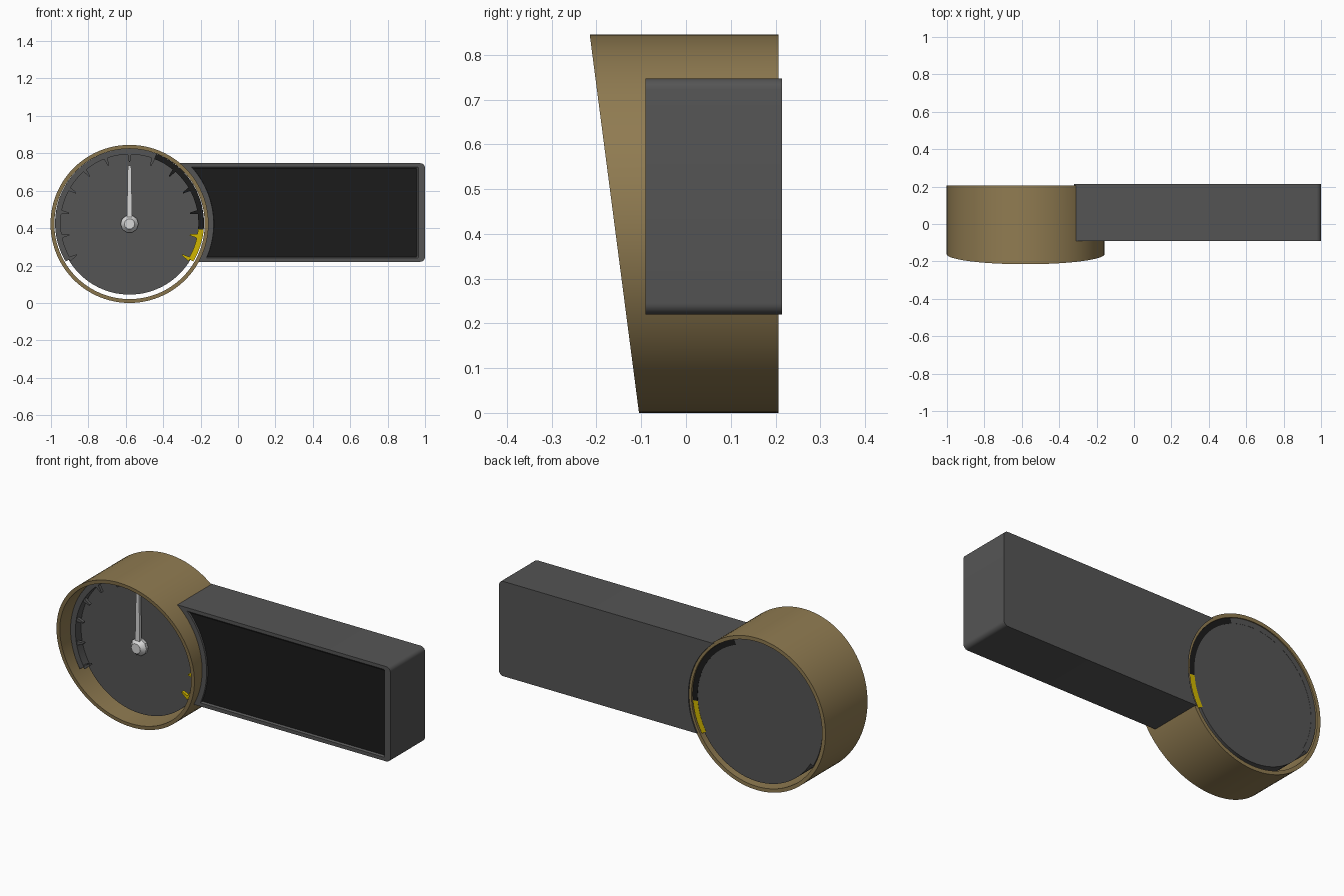
import bpy, bmesh
from math import sin, cos, radians, asin, pi

cube = bpy.data.objects.get("Cube")
if cube:
    bpy.data.objects.remove(cube, do_unlink=True)

CX, CZ = -0.58, 0.4225      # gauge centre
R = 0.4225                  # gauge outer radius
BACK = 0.207


def material(name, rgb):
    m = bpy.data.materials.new(name)
    m.use_nodes = True
    m.diffuse_color = (*rgb, 1)
    bsdf = next(n for n in m.node_tree.nodes if n.type == 'BSDF_PRINCIPLED')
    bsdf.inputs["Base Color"].default_value = (*rgb, 1)
    bsdf.inputs["Roughness"].default_value = 0.6
    return m


BRONZE = material("bronze", (0.28, 0.2, 0.083))
GREY = material("dark grey", (0.09, 0.09, 0.09))
BLACK = material("black", (0.011, 0.011, 0.011))
YELLOW = material("yellow", (0.64, 0.47, 0.0))
SILVER = material("light grey", (0.68, 0.68, 0.68))


def loft(name, rings, mat, wrap=False, end_mat=None):
    """Skin a list of equal-length point rings; cap the ends unless wrapped."""
    bm = bmesh.new()
    vs = [[bm.verts.new(p) for p in ring] for ring in rings]
    n = len(vs[0])
    pairs = list(zip(vs, vs[1:])) + ([(vs[-1], vs[0])] if wrap else [])
    for a, b in pairs:
        for i in range(n):
            j = (i + 1) % n
            bm.faces.new((a[i], a[j], b[j], b[i]))
    if not wrap:
        bm.faces.new(vs[0])
        bm.faces.new(vs[-1]).material_index = 1 if end_mat else 0
    bmesh.ops.recalc_face_normals(bm, faces=bm.faces)
    me = bpy.data.meshes.new(name)
    bm.to_mesh(me)
    bm.free()
    ob = bpy.data.objects.new(name, me)
    bpy.context.collection.objects.link(ob)
    me.materials.append(mat)
    if end_mat:
        me.materials.append(end_mat)
    bpy.ops.object.select_all(action='DESELECT')
    ob.select_set(True)
    bpy.context.view_layer.objects.active = ob
    bpy.ops.object.shade_smooth_by_angle(angle=radians(30))


def polar(r, a, y, lift=0.0):
    return (CX + r * cos(a), y, CZ + lift + r * sin(a))


def circle(r, y, n=96):
    """Ring of points round the gauge axis; y may be a function of height."""
    pts = [polar(r, 2 * pi * i / n, 0) for i in range(n)]
    return [(x, y(z) if callable(y) else y, z) for x, _, z in pts]


# Bronze gauge tube with a slanted front rim
def slant(z):
    return -0.105 - 0.11 * z / (2 * R)


loft("gauge_tube", [circle(R, BACK), circle(R, slant), circle(0.402, slant),
                    circle(0.402, BACK)], BRONZE, wrap=True)

# Dial drum
loft("dial", [circle(0.378, 0.2), circle(0.378, -0.025)], GREY)

LIFT = 0.004                # the scale sits slightly high in the tube


# Scale ring in three coloured arcs
def arc(name, start, end, mat):
    steps = max(8, int(abs(end - start) / 3))
    rings = []
    for i in range(steps + 1):
        a = radians(start + (end - start) * i / steps)
        rings.append([polar(r, a, y, LIFT) for r, y in
                      ((0.368, -0.075), (0.398, -0.075), (0.398, 0.2), (0.368, 0.2))])
    # the rear face lies just behind the dial's, so its colour shows
    rings = [[(x, y + 0.001, z) for x, y, z in ring] for ring in rings]
    loft(name, rings, mat)


START, HIGH, WARN, END = 211, 69, -5, -31
arc("scale_normal", START, HIGH, GREY)
arc("scale_high", HIGH, WARN, BLACK)
arc("scale_warning", WARN, END, YELLOW)

# Tapered tick marks
TICKS = 13
for k in range(TICKS):
    deg = START + (END - START) * k / (TICKS - 1)
    mat = GREY if deg > HIGH else BLACK if deg > WARN else YELLOW
    a = radians(deg)
    rings = []
    for r, w in ((0.375, 0.03), (0.328, 0.01)):
        rings.append([polar(r, a - w, -0.07, LIFT), polar(r, a + w, -0.07, LIFT),
                      polar(r, a + w, -0.052, LIFT), polar(r, a - w, -0.052, LIFT)])
    loft(f"tick_{k + 1}", rings, mat)

# Needle and hub
loft("needle", [[(CX - w, -0.055, z), (CX + w, -0.055, z),
                 (CX + w, -0.038, z), (CX - w, -0.038, z)]
                for z, w in ((CZ, 0.015), (0.735, 0.009))], SILVER)
loft("needle_hub", [circle(0.045, -0.02, 10), circle(0.048, -0.045, 10),
                    circle(0.032, -0.064, 10), circle(0.028, -0.07, 10)], SILVER)


# Screen housing: rectangle with rounded right corners and a concave left end
def outline(y, r, right, bottom, top, corner):
    a0, a1 = asin((top - CZ) / r), asin((bottom - CZ) / r)
    pts = [polar(r, a0 + (a1 - a0) * i / 32, y) for i in range(33)]
    for cz, first in ((bottom + corner, -90), (top - corner, 0)):
        for i in range(7):
            a = radians(first + 15 * i)
            pts.append((right - corner + corner * cos(a), y, cz + corner * sin(a)))
    return pts


loft("screen_housing", [
    outline(0.214, 0.416, 1.0, 0.22, 0.747, 0.025),
    outline(-0.09, 0.416, 1.0, 0.22, 0.747, 0.025),
    outline(-0.09, 0.45, 0.965, 0.24, 0.728, 0.008),
    outline(-0.08, 0.451, 0.958, 0.246, 0.718, 0.006),
], GREY, end_mat=BLACK)
